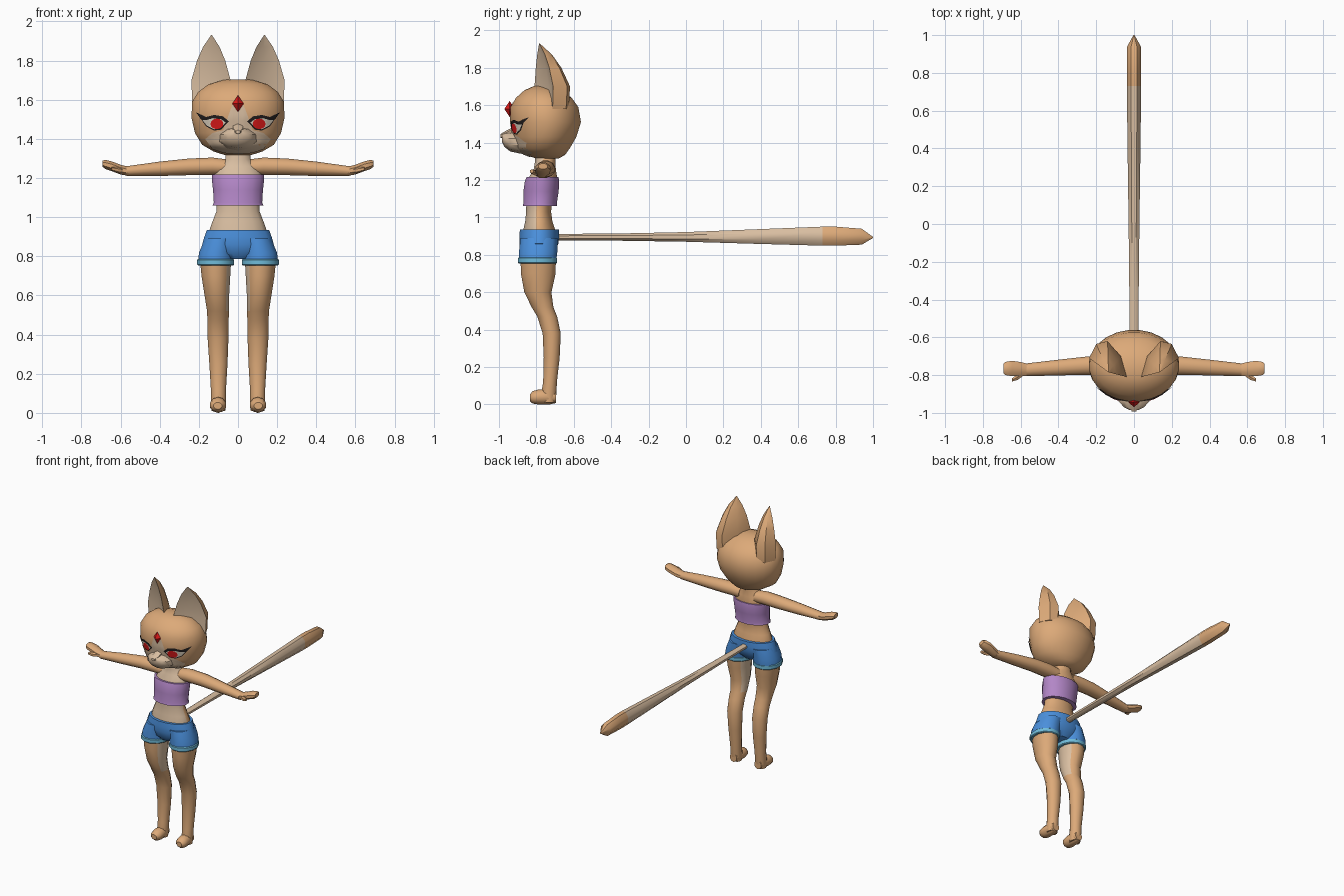
import bpy, bmesh, math
from mathutils import Vector
from mathutils.bvhtree import BVHTree

cube = bpy.data.objects.get("Cube")
if cube:
    bpy.data.objects.remove(cube)


def material(name, r, g, b):
    m = bpy.data.materials.new(name)
    m.use_nodes = True
    m.diffuse_color = (r, g, b, 1)
    m.node_tree.nodes["Principled BSDF"].inputs["Base Color"].default_value = (r, g, b, 1)
    return m


TAN = material("tan fur", .72, .40, .19)
CREAM = material("cream fur", .70, .52, .36)
PURPLE = material("purple cloth", .45, .24, .57)
BLUE = material("blue denim", .07, .28, .72)
CUFF = material("pale blue cuff", .16, .50, .70)
RED = material("red", .75, .01, .01)
BLACK = material("black", .015, .012, .012)
WHITE = material("eye white", .76, .68, .55)


def finish(name, bm, mats, rule=None, angle=40):
    """Turn a bmesh into a shaded object; rule picks a material per face."""
    bm.normal_update()
    if rule:
        for f in bm.faces:
            f.material_index = int(rule(f.normal, f.calc_center_median()))
    mesh = bpy.data.meshes.new(name)
    bm.to_mesh(mesh)
    bm.free()
    for m in mats:
        mesh.materials.append(m)
    ob = bpy.data.objects.new(name, mesh)
    bpy.context.collection.objects.link(ob)
    bpy.ops.object.select_all(action='DESELECT')
    ob.select_set(True)
    bpy.context.view_layer.objects.active = ob
    bpy.ops.object.shade_smooth_by_angle(angle=math.radians(angle))
    return ob


def skin(loops):
    """Bridge closed loops of points and cap both ends."""
    bm = bmesh.new()
    rows = [[bm.verts.new(p) for p in loop] for loop in loops]
    n = len(rows[0])
    for low, high in zip(rows, rows[1:]):
        for i in range(n):
            j = (i + 1) % n
            bm.faces.new((low[i], low[j], high[j], high[i]))
    bm.faces.new(rows[0])
    bm.faces.new(rows[-1])
    bmesh.ops.recalc_face_normals(bm, faces=bm.faces)
    return bm


def loft(name, axis, rings, mats, n=12, side=1, rule=None):
    """Elliptical rings (position, centre a, centre b, radius a, radius b)."""
    loops = []
    for t, a, b, ra, rb in rings:
        loop = []
        for i in range(n):
            w = 2 * math.pi * (i + .5) / n
            u, v = a + ra * math.cos(w), b + rb * math.sin(w)
            p = {'x': (t, u, v), 'y': (u, t, v), 'z': (u, v, t)}[axis]
            loop.append((p[0] * side, p[1], p[2]))
        loops.append(loop)
    return finish(name, skin(loops), mats, rule)


def front(normal, centre):
    return normal.y < -.3


# Head and muzzle
head = loft("head", 'z', [
    (1.315, 0, -.74, .06, .06), (1.335, 0, -.755, .125, .11), (1.37, 0, -.765, .185, .145),
    (1.43, 0, -.755, .222, .17), (1.51, 0, -.75, .24, .19), (1.59, 0, -.757, .236, .183),
    (1.64, 0, -.76, .205, .15), (1.68, 0, -.765, .15, .10), (1.702, 0, -.77, .07, .045)],
    [TAN], n=24)
loft("muzzle", 'y', [(-.88, 0, 1.405, .105, .065), (-.94, 0, 1.405, .085, .052),
                     (-.97, 0, 1.415, .055, .038), (-.985, 0, 1.425, .025, .02)], [CREAM], n=10)
loft("nose", 'y', [(-.92, 0, 1.46, .03, .025), (-.965, 0, 1.442, .028, .02),
                   (-.993, 0, 1.435, .013, .01)], [CREAM], n=6)

tree = BVHTree.FromPolygons([v.co for v in head.data.vertices],
                            [p.vertices for p in head.data.polygons])


def plate(name, centre, outline, mat, lift, side=1, rings=8, steps=4):
    """Thin patch laid over the front of the head from an (x, z) outline."""
    edge = []
    for (x, z), (x2, z2) in zip(outline, outline[1:] + outline[:1]):
        edge += [(x + (x2 - x) * k / steps, z + (z2 - z) * k / steps) for k in range(steps)]
    bm = bmesh.new()

    def drop(x, z):
        hit, normal = tree.ray_cast(Vector((x * side, -2, z)), Vector((0, 1, 0)))[:2]
        if hit is None:
            hit, normal = tree.find_nearest(Vector((x * side, -.85, z)))[:2]
        return bm.verts.new(hit + normal * lift)

    cx, cz = centre
    rows = [[drop(cx + (x - cx) * r / rings, cz + (z - cz) * r / rings) for x, z in edge]
            for r in range(1, rings + 1)]
    hub = drop(cx, cz)
    n = len(edge)
    for i in range(n):
        j = (i + 1) % n
        bm.faces.new((hub, rows[0][i], rows[0][j]))
        for a, b in zip(rows, rows[1:]):
            bm.faces.new((a[i], b[i], b[j], a[j]))
    bm.normal_update()
    if sum(f.normal.y for f in bm.faces) > 0:
        bmesh.ops.reverse_faces(bm, faces=bm.faces)
    finish(name, bm, [mat])


# Cream mask on the face
half = [(.03, 1.57), (.055, 1.50), (.075, 1.445), (.13, 1.43), (.165, 1.40), (.13, 1.35), (.07, 1.33)]
plate("face_mask", (0, 1.43),
      [(0, 1.62)] + half + [(0, 1.325)] + [(-x, z) for x, z in reversed(half)], CREAM, .003)

# Forehead gem
bm = bmesh.new()
bmesh.ops.create_uvsphere(bm, u_segments=4, v_segments=2, radius=1)
for v in bm.verts:
    v.co = Vector((v.co.x * .029, -.943 + v.co.y * .028, 1.58 + v.co.z * .043))
finish("forehead_gem", bm, [RED], angle=10)

EAR_TIP = Vector((.135, -.785, 0))
EAR_BASE = [(.038, -.81), (.13, -.735), (.238, -.71), (.20, -.635), (.14, -.62), (.07, -.70)]
LASH = [(.045, 1.49), (.075, 1.515), (.12, 1.522), (.16, 1.512), (.21, 1.535),
        (.185, 1.50), (.16, 1.465), (.12, 1.443), (.085, 1.448), (.065, 1.47)]
EYE = [(.062, 1.485), (.085, 1.502), (.125, 1.507), (.155, 1.498), (.178, 1.497),
       (.155, 1.469), (.12, 1.45), (.09, 1.454)]

for side, word in ((1, "left"), (-1, "right")):
    # Eyes
    plate(word + "_eyelashes", (.115, 1.485), LASH, BLACK, .005, side)
    plate(word + "_eye_white", (.115, 1.48), EYE, WHITE, .007, side)
    iris = [(.105 + .032 * math.cos(k * math.pi / 6), 1.478 + .027 * math.sin(k * math.pi / 6))
            for k in range(12)]
    plate(word + "_iris", (.105, 1.478), iris, RED, .009, side, rings=3, steps=1)

    # Ears with a cream inner face
    loops = []
    for z, s in ((1.58, .96), (1.70, 1), (1.80, .72), (1.87, .42), (1.93, .02)):
        pts = [EAR_TIP + (Vector((x, y, 0)) - EAR_TIP) * s for x, y in EAR_BASE]
        loops.append([(p.x * side, p.y, z) for p in pts])
    finish(word + "_ear", skin(loops), [TAN, CREAM], lambda nm, c: nm.y < -.2)

    # Arms, hands and thumbs
    loft(word + "_arm", 'x', [
        (.06, -.75, 1.255, .05, .042), (.13, -.75, 1.26, .052, .046), (.25, -.75, 1.257, .05, .044),
        (.40, -.76, 1.247, .043, .038), (.57, -.772, 1.235, .035, .026)], [TAN], side=side)
    loft(word + "_hand", 'x', [
        (.56, -.772, 1.234, .034, .025), (.60, -.768, 1.243, .040, .027),
        (.645, -.765, 1.26, .044, .027), (.68, -.765, 1.27, .038, .025),
        (.692, -.765, 1.273, .026, .016)], [TAN], n=8, side=side)
    loft(word + "_thumb", 'x', [
        (.58, -.785, 1.235, .016, .014), (.615, -.81, 1.24, .017, .015),
        (.645, -.825, 1.247, .010, .010)], [TAN], n=6, side=side)

    # Legs with cream inner thighs
    loft(word + "_leg", 'z', [
        (0.01, .10, -.735, .036, .036), (.06, .10, -.733, .040, .042), (.12, .10, -.727, .040, .038),
        (.25, .10, -.718, .048, .044), (.38, .102, -.718, .055, .050), (.47, .102, -.742, .056, .055),
        (.52, .102, -.767, .058, .060), (.60, .108, -.792, .065, .075), (.70, .113, -.79, .076, .096),
        (.80, .115, -.79, .084, .098)], [TAN, CREAM], side=side,
        rule=lambda nm, c: nm.x * side < -.6 and c.z > .5)
    loft(word + "_foot", 'y', [
        (-.695, .10, .04, .028, .032), (-.73, .10, .042, .038, .042), (-.79, .102, .04, .043, .04),
        (-.82, .103, .038, .038, .033), (-.835, .103, .036, .022, .018)], [TAN], n=10, side=side)

    # Shorts legs and cuffs
    loft(word + "_shorts_leg", 'z', [
        (.77, .114, -.793, .094, .103), (.82, .110, -.79, .092, .106), (.89, .088, -.786, .084, .103)],
        [BLUE], side=side)
    loft(word + "_shorts_cuff", 'z', [
        (.753, .114, -.794, .093, .102), (.758, .114, -.794, .098, .107),
        (.782, .114, -.794, .098, .107), (.787, .114, -.794, .092, .101)], [CUFF], side=side)

# Torso and neck
loft("torso", 'z', [
    (.88, 0, -.785, .15, .09), (.94, 0, -.785, .147, .085), (.98, 0, -.787, .132, .074),
    (1.03, 0, -.788, .112, .068), (1.08, 0, -.785, .11, .07), (1.15, 0, -.775, .12, .08),
    (1.21, 0, -.765, .125, .078), (1.26, 0, -.755, .105, .06), (1.295, 0, -.753, .066, .056),
    (1.36, 0, -.75, .06, .055)], [TAN, CREAM], n=16, rule=front)

# Cropped top
loft("crop_top", 'z', [
    (1.06, 0, -.781, .132, .094), (1.075, 0, -.78, .126, .091), (1.14, 0, -.775, .130, .096),
    (1.19, 0, -.77, .136, .094), (1.217, 0, -.767, .136, .087)], [PURPLE], n=16)

# Shorts body
loft("shorts_body", 'z', [
    (.785, 0, -.79, .07, .065), (.815, 0, -.79, .15, .09), (.86, 0, -.786, .187, .106),
    (.90, 0, -.785, .175, .108), (.935, 0, -.784, .162, .106)], [BLUE], n=16)

# Tail with a tan tip
loft("tail", 'y', [
    (-.72, 0, .895, .023, .018), (-.35, 0, .895, .027, .021), (0, 0, .896, .031, .028),
    (.40, 0, .898, .037, .043), (.73, 0, .90, .041, .055), (.80, 0, .90, .041, .055),
    (.94, 0, .897, .039, .046), (1, 0, .893, .003, .003)], [CREAM, TAN], n=8,
    rule=lambda nm, c: c.y > .74)
